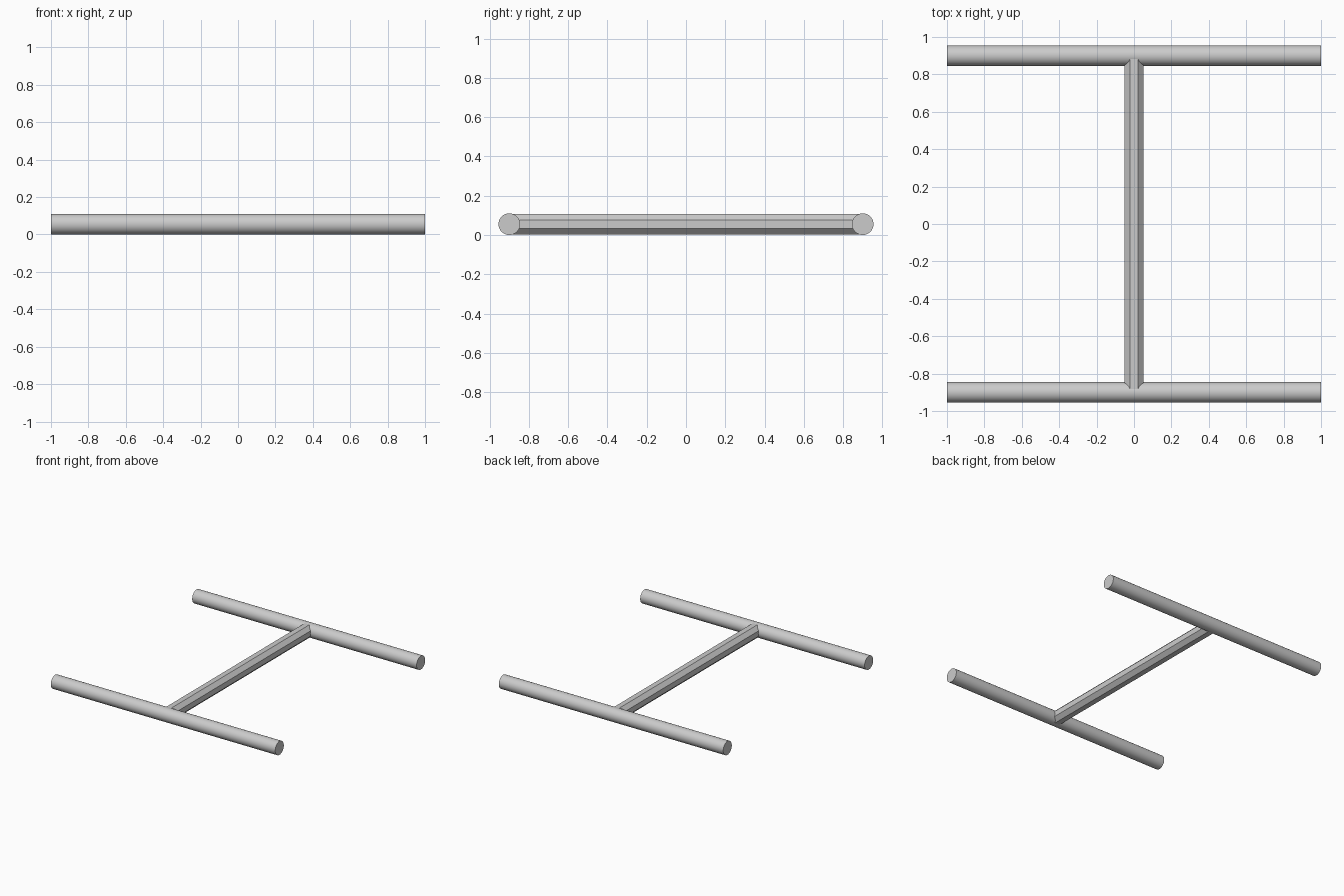
import bpy
from math import pi

if "Cube" in bpy.data.objects:
    bpy.data.objects.remove(bpy.data.objects["Cube"])

R = 0.055  # radius of the round bars


def bar(name, sides, radius, length, location, rotation, spin=0.0):
    bpy.ops.mesh.primitive_cylinder_add(vertices=sides, radius=radius, depth=length)
    ob = bpy.context.object
    ob.name = name
    # spin about the bar's own axis before laying it down
    ob.rotation_euler = (0, 0, spin)
    bpy.ops.object.transform_apply(location=False, rotation=True, scale=False)
    ob.rotation_euler = rotation
    ob.location = location
    bpy.ops.object.shade_smooth_by_angle(angle=pi / 6)
    return ob


# front and back round bars
for name, y in (("front_bar", -0.9), ("back_bar", 0.9)):
    bar(name, 32, R, 2.0, (0, y, R), (0, pi / 2, 0))

# eight-sided cross bar with a flat top, running between the two bar centres
bar("cross_bar", 8, 0.0563, 1.8, (0, 0, R), (pi / 2, 0, 0), pi / 8)
